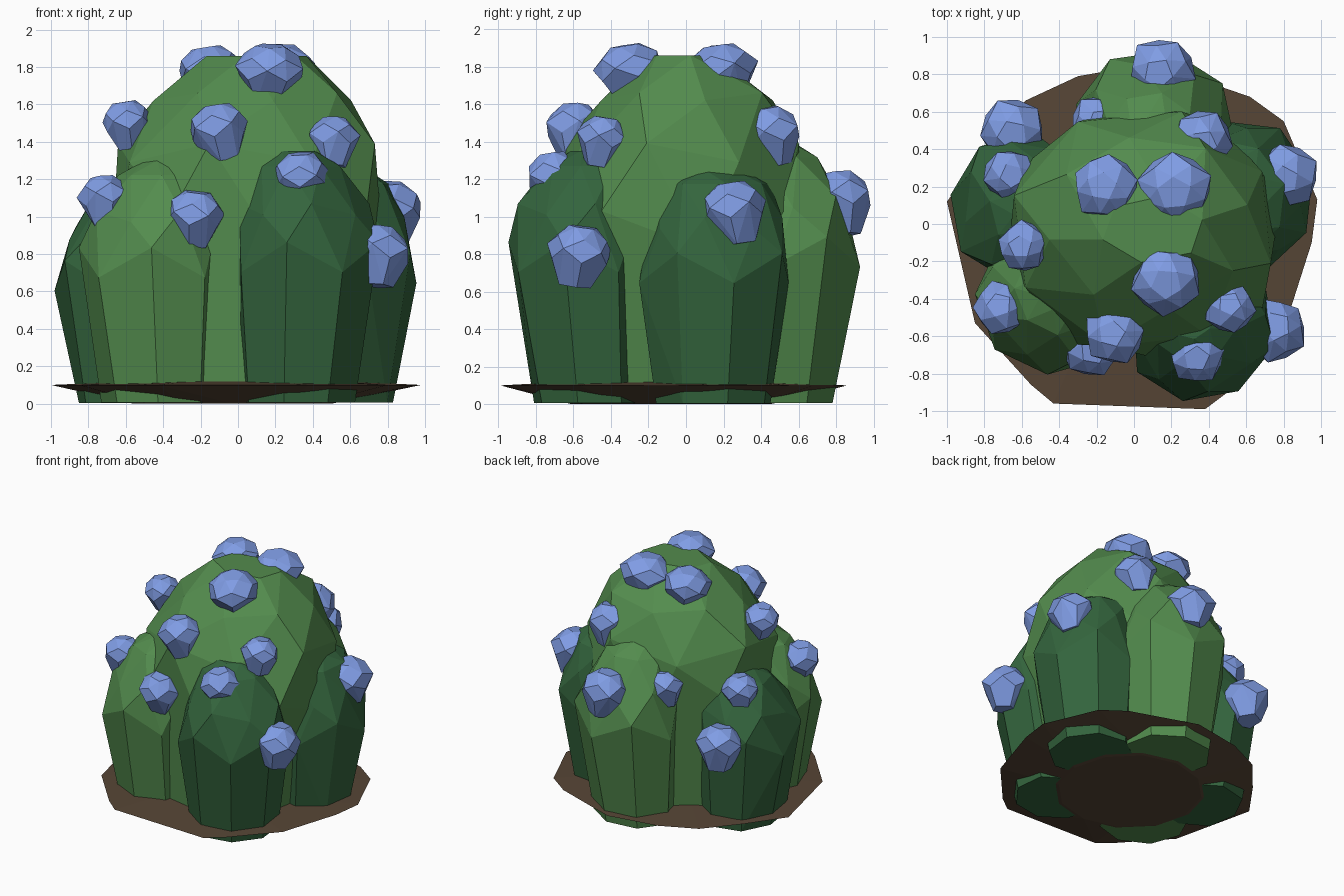
import bpy, bmesh, random
from math import sin, cos, pi, radians
from mathutils import Vector, Matrix

random.seed(4)
cube = bpy.data.objects.get("Cube")
if cube:
    bpy.data.objects.remove(cube, do_unlink=True)


def make_material(name, rgb):
    mat = bpy.data.materials.new(name)
    mat.use_nodes = True
    mat.diffuse_color = (*rgb, 1)
    mat.node_tree.nodes["Principled BSDF"].inputs["Base Color"].default_value = (*rgb, 1)
    return mat


light_green = make_material("light green", (0.086, 0.26, 0.075))
dark_green = make_material("dark green", (0.034, 0.13, 0.047))
berry_blue = make_material("berry blue", (0.215, 0.335, 0.78))
soil_brown = make_material("soil brown", (0.094, 0.06, 0.036))


def hull_object(name, points, mat, merge=5):
    """Faceted solid: convex hull with nearly flat neighbours merged."""
    bm = bmesh.new()
    verts = [bm.verts.new(p) for p in points]
    bmesh.ops.convex_hull(bm, input=verts)
    loose = [v for v in bm.verts if not v.link_faces]
    bmesh.ops.delete(bm, geom=loose, context='VERTS')
    bmesh.ops.dissolve_limit(bm, angle_limit=radians(merge),
                             verts=bm.verts[:], edges=bm.edges[:])
    bmesh.ops.recalc_face_normals(bm, faces=bm.faces[:])
    mesh = bpy.data.meshes.new(name)
    bm.to_mesh(mesh)
    bm.free()
    mesh.materials.append(mat)
    obj = bpy.data.objects.new(name, mesh)
    bpy.context.collection.objects.link(obj)
    return obj


def ring(cx, cy, z, r, sides, turn=0.0, jitter=0.0, zigzag=0.0, depth=1.0):
    """Roughly oval ring of points; zigzag alternates their height."""
    out = []
    for i in range(sides):
        a = turn + 2 * pi * i / sides
        q = r * (1 + random.uniform(-jitter, jitter))
        h = z + (zigzag if i % 2 else -zigzag)
        out.append(Vector((cx + q * cos(a), cy + q * depth * sin(a), h)))
    return out


# Soil disc: thin irregular rim, slightly domed above and dished below
rim = [(-.43, -.96), (.38, -.99), (.5, -.9), (.8, -.57), (.95, -.1), (.98, .13),
       (.8, .55), (.62, .68), (.1, .86), (-.3, .79), (-.58, .66), (-.8, .4),
       (-1, .12), (-.95, -.1), (-.85, -.53), (-.55, -.86)]
soil = [Vector((x, y, .1)) for x, y in rim]
soil += ring(-.03, -.08, 0, .53, 12) + ring(0, -.1, .125, .45, 9)
hull_object("soil_disc", soil, soil_brown, 1)

# Central dome
dome = []
for cx, cy, z, r, sides, turn, zig, depth in [
        (.02, -.07, .05, .6, 8, .2, 0, 1), (.06, -.06, .93, .74, 8, .2, .1, .94),
        (.05, -.03, 1.34, .72, 8, .5, .05, .9), (.08, .01, 1.64, .54, 8, .2, .02, .87),
        (.1, -.03, 1.86, .28, 6, .3, 0, .65)]:
    dome += ring(cx, cy, z, r, sides, turn, .02, zig, depth)
hull_object("central_dome", dome, light_green, 8)

# Outer lobes: name, angle, height, tangential width, base and body distance, crown, material
lobes = [("front_dark_lobe", -58, 1.35, 1.07, .61, .68, .12, dark_green),
         ("left_dark_lobe", 15, 1.25, 1.08, .56, .615, .19, dark_green),
         ("back_light_lobe", 78, 1.4, 1.12, .5, .56, .12, light_green),
         ("right_dark_lobe", 171, 1.18, 1.07, .57, .62, .13, dark_green),
         ("front_light_lobe", 222, 1.3, 1.08, .57, .615, .12, light_green)]
for name, angle, height, width, base, body, crown, mat in lobes:
    pts = []
    for z, dist, r, turn, zig in [(.004, base, .3, 0, 0), (.58, body, .38, 0, .08),
                                  (.77, body - .03, .335, .39, .03),
                                  (.94, body - .07, .1 + crown, 0, 0),
                                  (1, body - .1, crown, .39, 0)]:
        pts += ring(dist, 0, z * height, r, 8, turn, .03, zig)
    turn = Matrix.Rotation(radians(angle), 3, 'Z')
    pts = [turn @ Vector((p.x, p.y * width, p.z)) for p in pts]
    hull_object(name, pts, mat, 8)

# Berries: faceted solids that taper downwards, each leaning a little (x, y, z, radius)
berries = [(.15, .82, 1.07, .18), (-.65, .5, .72, .175), (-.67, .26, 1.08, .14),
           (-.2, .55, 1.1, .14), (-.15, .2, 1.77, .175), (.22, .19, 1.76, .195),
           (.17, -.3, 1.77, .185), (.36, .45, 1.43, .165), (.81, .26, 1.02, .175),
           (-.59, -.12, 1.49, .135), (-.1, -.59, 1.45, .16), (.51, -.45, 1.4, .14),
           (.34, -.7, 1.2, .15), (-.71, -.45, 1.08, .145), (-.23, -.66, .99, .155),
           (.75, -.57, .79, .17)]
for n, (x, y, z, r) in enumerate(berries):
    spin = random.uniform(0, 2 * pi)
    half = pi / 5
    squash = .82 if z > 1.7 else .97
    pts = (ring(0, 0, -.98, .53, 5, spin, .06) + ring(0, 0, -.15, .93, 5, spin, .04)
           + ring(0, 0, .25, 1.03, 5, spin + half, .04)
           + ring(0, 0, .6, .84, 5, spin, .04) + ring(0, 0, .95, .46, 5, spin + half, .08))
    lean = Matrix.Rotation(radians(9), 3, Vector((cos(spin), sin(spin), 0)))
    pts = [lean @ Vector((p.x, p.y, p.z * squash)) * r + Vector((x, y, z)) for p in pts]
    hull_object(f"berry_{n + 1}", pts, berry_blue, 11)
